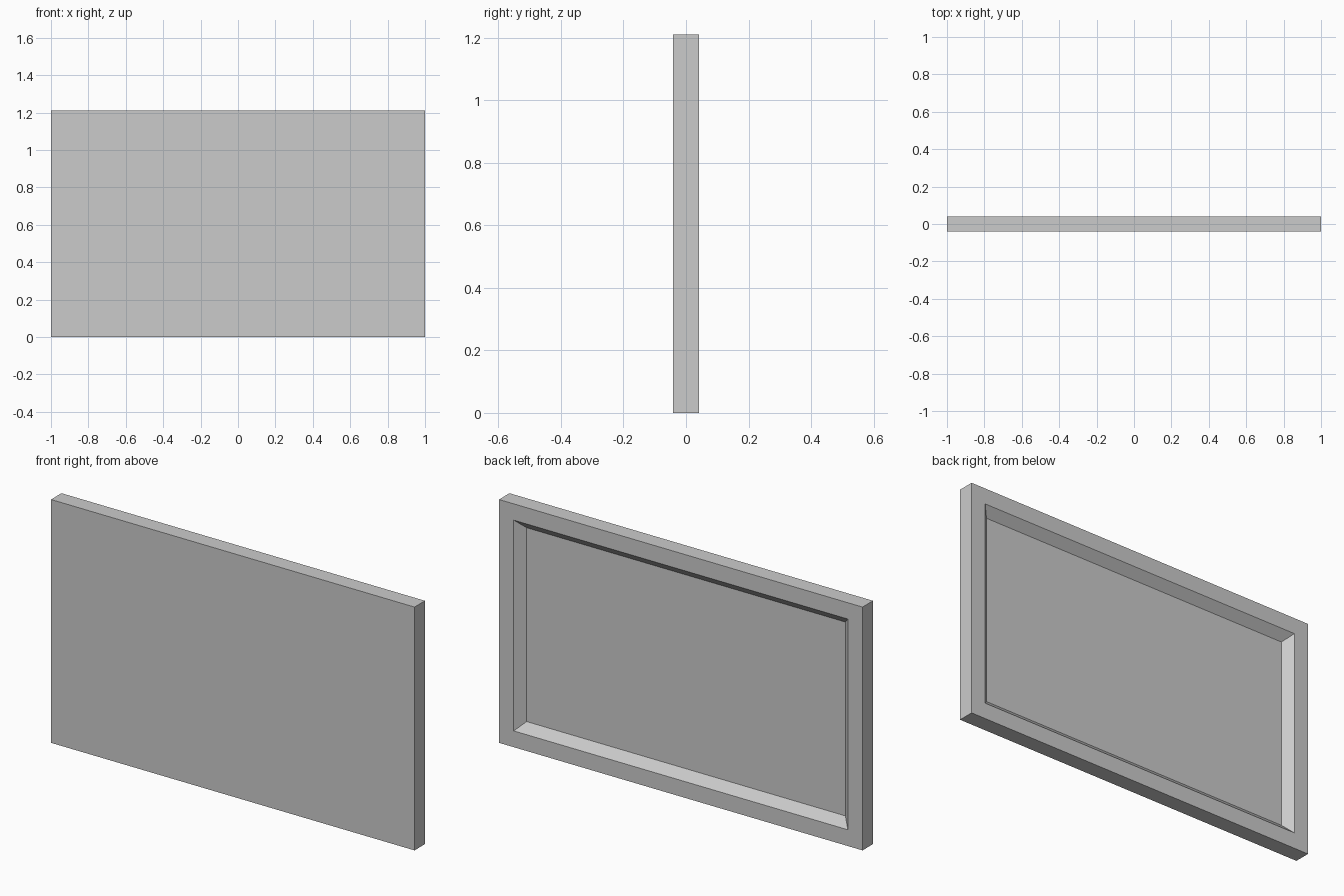
import bpy
import bmesh

if "Cube" in bpy.data.objects:
    bpy.data.objects.remove(bpy.data.objects["Cube"])

WIDTH, DEPTH, HEIGHT = 2.0, 0.082, 1.21
RIM, BEVEL, RECESS = 0.081, 0.042, 0.041

bm = bmesh.new()

# Slab standing on the ground
bmesh.ops.create_cube(bm, size=1)
bmesh.ops.scale(bm, vec=(WIDTH, DEPTH, HEIGHT), verts=bm.verts)
bmesh.ops.translate(bm, vec=(0, 0, HEIGHT / 2), verts=bm.verts)
bm.normal_update()

# Back face: flat rim, then sloped walls down to a sunken panel
back = max(bm.faces, key=lambda f: f.calc_center_median().y)
for thickness, sink in ((RIM, 0), (BEVEL, RECESS)):
    bmesh.ops.inset_region(bm, faces=[back], thickness=thickness, use_even_offset=True)
    bmesh.ops.translate(bm, vec=(0, -sink, 0), verts=back.verts)

bmesh.ops.recalc_face_normals(bm, faces=bm.faces)
mesh = bpy.data.meshes.new("framed_panel")
bm.to_mesh(mesh)
bm.free()
bpy.context.collection.objects.link(bpy.data.objects.new("framed_panel", mesh))
